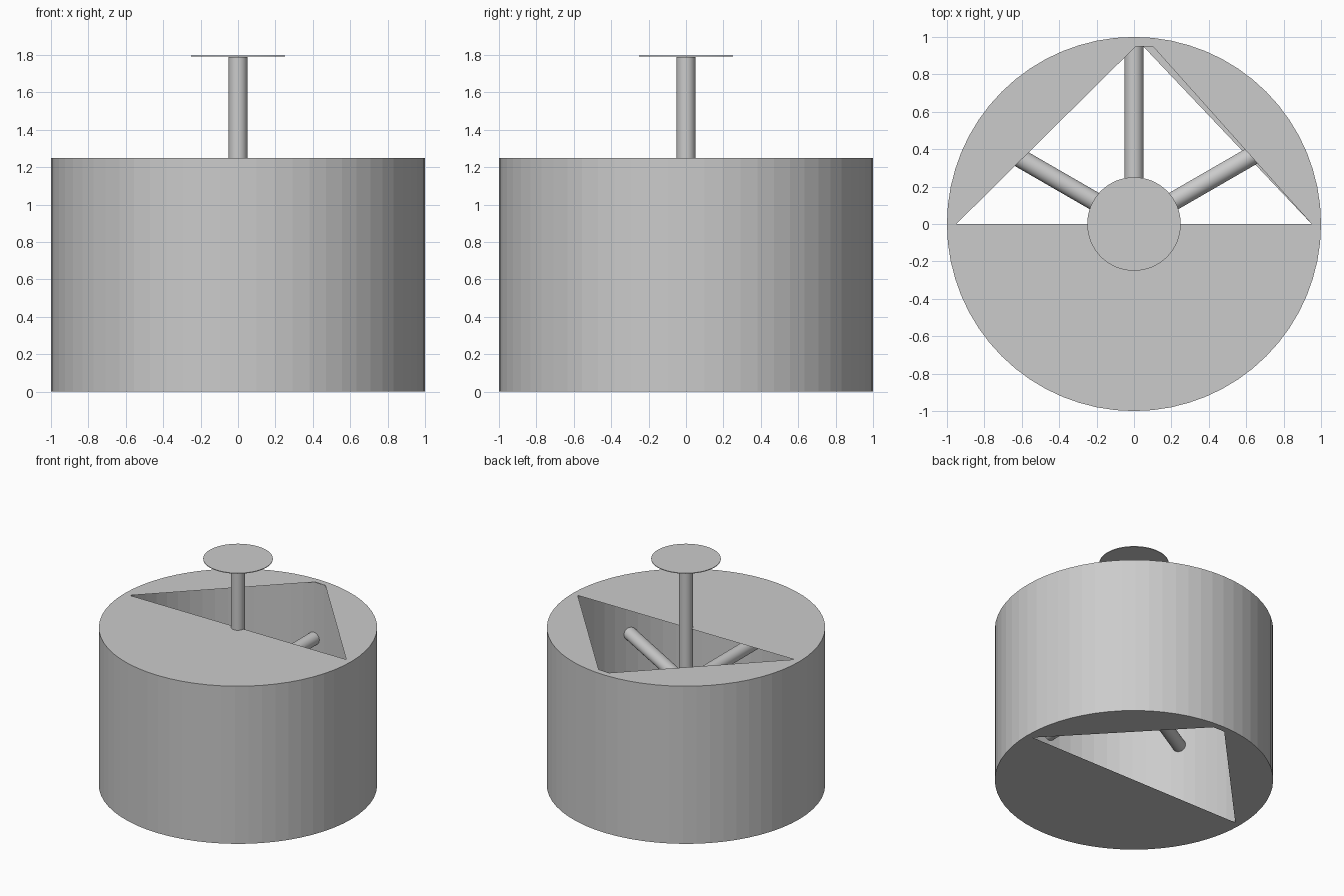
import bpy, bmesh, math

if "Cube" in bpy.data.objects:
    bpy.data.objects.remove(bpy.data.objects["Cube"])

R_OUT, R_IN, HEIGHT = 1.0, 0.95, 1.25
SIDES = 64
SPOKE_Z = 0.8


def finish(bm, name):
    mesh = bpy.data.meshes.new(name)
    bm.to_mesh(mesh)
    bm.free()
    obj = bpy.data.objects.new(name, mesh)
    bpy.context.collection.objects.link(obj)
    return obj


def circle(r):
    return [(r * math.cos(2 * math.pi * i / SIDES), r * math.sin(2 * math.pi * i / SIDES))
            for i in range(SIDES)]


def wall(name, r, inward=False):
    bm = bmesh.new()
    low = [bm.verts.new((x, y, 0)) for x, y in circle(r)]
    high = [bm.verts.new((x, y, HEIGHT)) for x, y in circle(r)]
    for i in range(SIDES):
        j = (i + 1) % SIDES
        quad = [low[i], low[j], high[j], high[i]]
        bm.faces.new(quad[::-1] if inward else quad)
    return finish(bm, name)


def cap(name, z, hole, up):
    # disc with a polygonal opening
    bm = bmesh.new()
    for loop in (circle(R_OUT), hole):
        vs = [bm.verts.new((x, y, z)) for x, y in loop]
        for i, v in enumerate(vs):
            bm.edges.new((v, vs[(i + 1) % len(vs)]))
    bmesh.ops.triangle_fill(bm, edges=bm.edges[:], use_beauty=True, normal=(0, 0, up))
    bm.normal_update()
    for f in bm.faces:
        if f.normal.z * up < 0:
            f.normal_flip()
    return finish(bm, name)


def rod(name, r, depth, loc, rot=(0, 0, 0), sides=32):
    bpy.ops.mesh.primitive_cylinder_add(vertices=sides, radius=r, depth=depth,
                                        location=loc, rotation=rot)
    obj = bpy.context.object
    obj.name = name
    bpy.ops.object.shade_smooth_by_angle(angle=math.radians(30))
    return obj


# Drum shade walls
wall("shade_outer_wall", R_OUT)
wall("shade_inner_wall", R_IN, inward=True)

# Shade end caps with their off-centre openings
cap("shade_top", HEIGHT, [(-R_IN, 0), (R_IN, 0), (0.105, 0.945), (0.01, 0.95)], 1)
cap("shade_bottom", 0, [(-R_IN, 0), (R_IN, 0), (0.05, 0.949), (-0.05, 0.949)], -1)

# Three crossbars forming six spokes
for k in range(3):
    a = math.radians(30 + 60 * k)
    rod(f"crossbar_{k + 1}", 0.05, 2 * R_IN, (0, 0, SPOKE_Z), (0, math.pi / 2, a))

# Hanging stem and ceiling plate
rod("stem", 0.05, 1.79 - 0.75, (0, 0, (1.79 + 0.75) / 2))
rod("ceiling_plate", 0.25, 0.005, (0, 0, 1.7945), sides=64)
